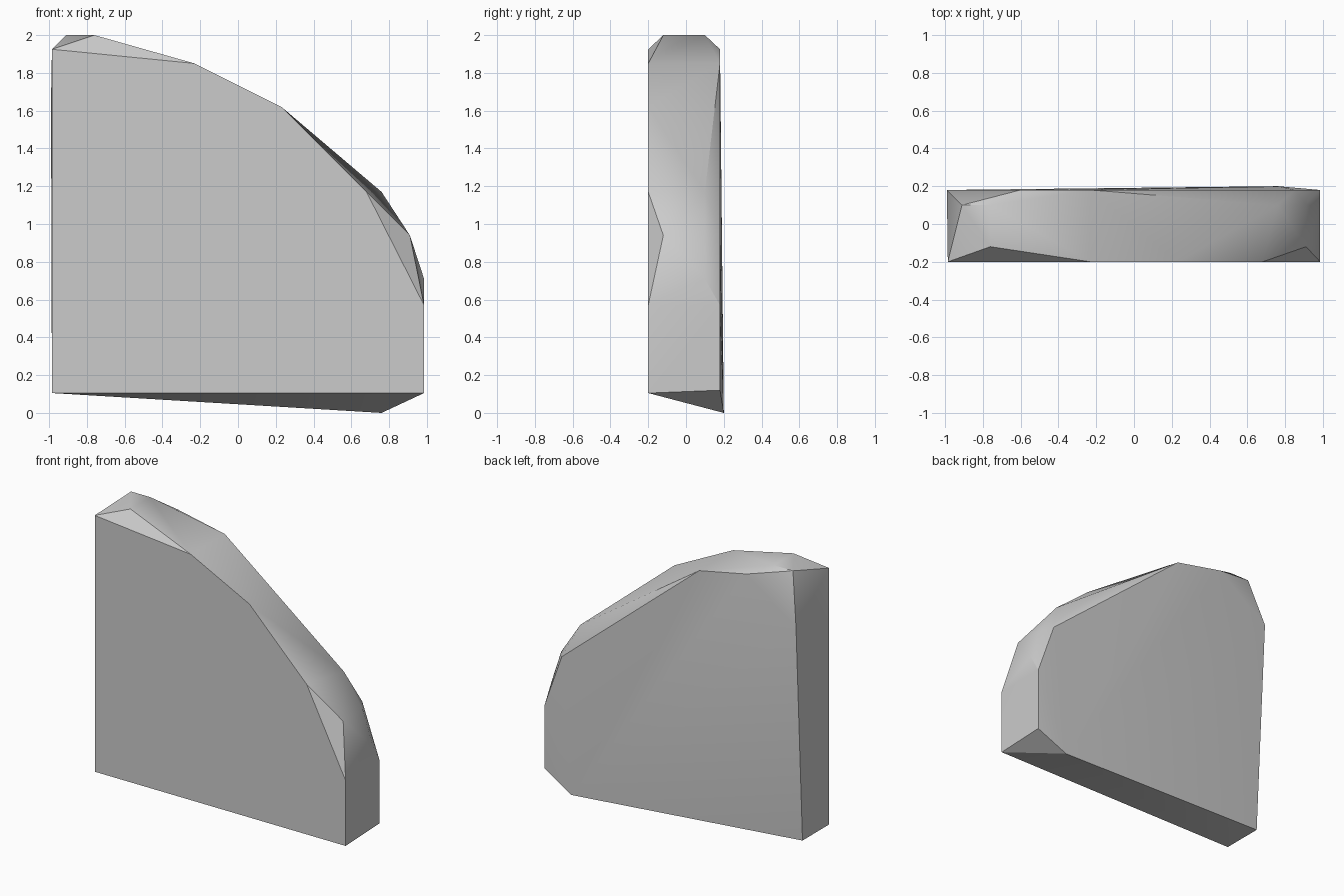
import bpy
import bmesh
import math

cube = bpy.data.objects.get("Cube")
if cube:
    bpy.data.objects.remove(cube, do_unlink=True)

# Plain grey stone
stone = bpy.data.materials.new("stone_grey")
stone.use_nodes = True
grey = (0.6, 0.6, 0.6, 1)
stone.diffuse_color = grey
stone.node_tree.nodes["Principled BSDF"].inputs["Base Color"].default_value = grey

SIDE = 0.985

# Corner outlines (x, z) of the slab at each depth y
layers = {
    # flat front face
    -0.2: [(-SIDE, 0.105), (-SIDE, 1.925), (-0.23, 1.85), (0.23, 1.62),
           (0.68, 1.17), (SIDE, 0.57), (SIDE, 0.105)],
    # front chamfer corners
    -0.12: [(-0.76, 2.0), (0.91, 0.94)],
    # back chamfer corners
    0.1: [(-SIDE, 0.105), (-0.91, 2.0), (-0.76, 2.0), (0.76, 1.17),
          (0.91, 0.94), (SIDE, 0.71)],
    # back face
    0.18: [(-0.99, 1.65), (-0.6, 1.925), (-0.23, 1.85), (0.85, 0.95),
           (SIDE, 0.57), (SIDE, 0.12)],
    # lowest back corner
    0.2: [(0.76, 0.0)],
}

# Wrap the corners in a chipped, convex slab
bm = bmesh.new()
for y, outline in layers.items():
    for x, z in outline:
        bm.verts.new((x, y, z))
hull = bmesh.ops.convex_hull(bm, input=bm.verts[:])
loose = {g for g in hull["geom_interior"] + hull["geom_unused"]
         if isinstance(g, bmesh.types.BMVert)}
bmesh.ops.delete(bm, geom=list(loose), context="VERTS")
bmesh.ops.dissolve_limit(bm, angle_limit=math.radians(0.5),
                         verts=bm.verts[:], edges=bm.edges[:])
bmesh.ops.recalc_face_normals(bm, faces=bm.faces[:])

mesh = bpy.data.meshes.new("stone_slab")
bm.to_mesh(mesh)
bm.free()
mesh.materials.append(stone)
slab = bpy.data.objects.new("stone_slab", mesh)
bpy.context.collection.objects.link(slab)

# Soft shading across shallow facets, sharp chips elsewhere
bpy.ops.object.select_all(action="DESELECT")
slab.select_set(True)
bpy.context.view_layer.objects.active = slab
bpy.ops.object.shade_smooth_by_angle(angle=math.radians(30))
